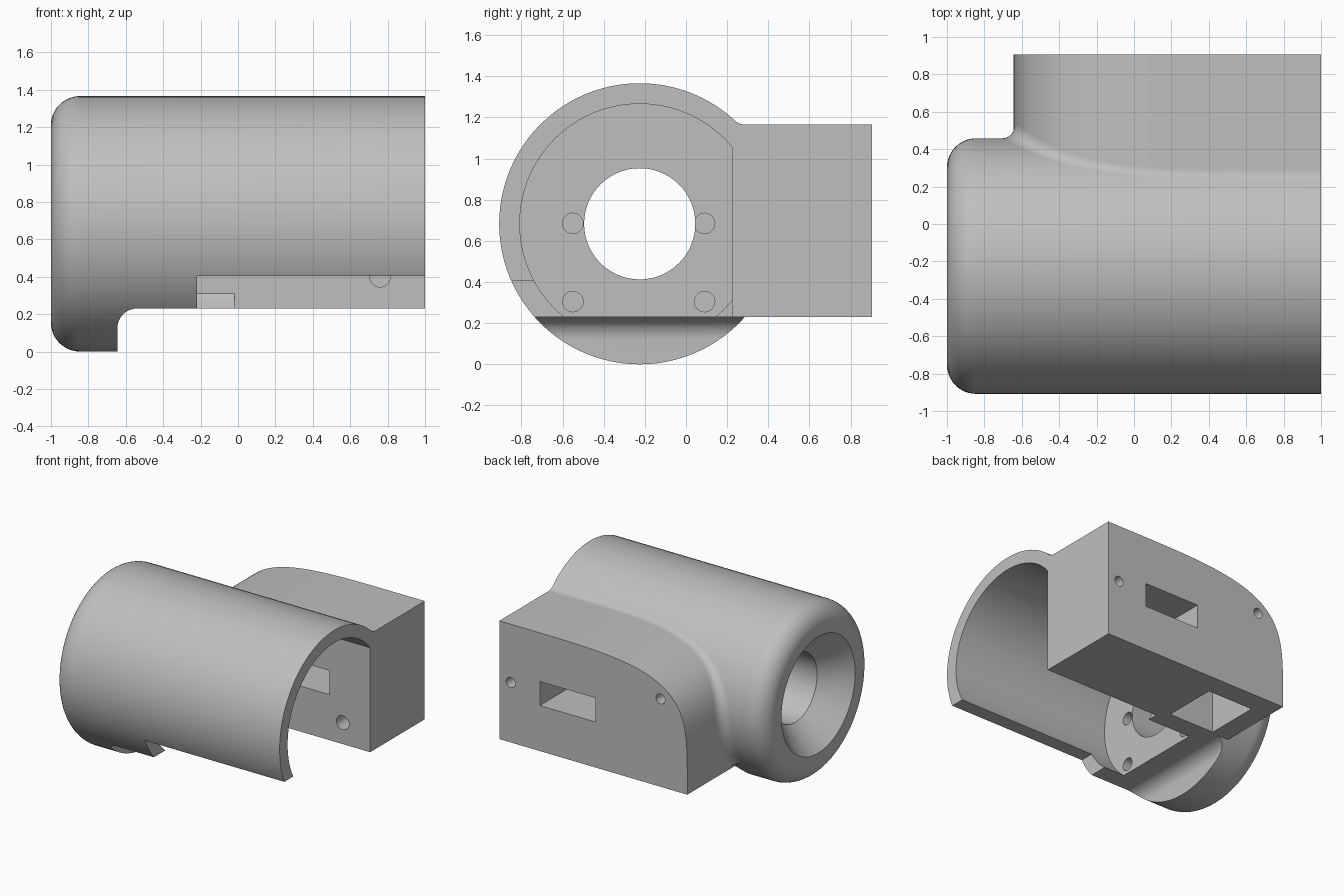
import bpy, bmesh, math
from mathutils import Vector

if "Cube" in bpy.data.objects:
    bpy.data.objects.remove(bpy.data.objects["Cube"])

CY, CZ, R = -0.225, 0.683, 0.683      # barrel axis and outer radius
grey = bpy.data.materials.new("plain_grey")
grey.diffuse_color = (0.52, 0.52, 0.52, 1)
grey.use_nodes = True
grey.node_tree.nodes["Principled BSDF"].inputs["Base Color"].default_value = grey.diffuse_color


def to_object(name, bm):
    bmesh.ops.recalc_face_normals(bm, faces=bm.faces[:])
    mesh = bpy.data.meshes.new(name)
    bm.to_mesh(mesh)
    bm.free()
    mesh.materials.append(grey)
    obj = bpy.data.objects.new(name, mesh)
    bpy.context.collection.objects.link(obj)
    return obj


def loft(name, rings, closed=False):
    """Skin a list of equal-length closed rings, capping the ends."""
    bm = bmesh.new()
    rows = [[bm.verts.new(p) for p in ring] for ring in rings]
    n = len(rows[0])
    for a, b in zip(rows, rows[1:]):
        for i in range(n):
            bm.faces.new((a[i], a[(i + 1) % n], b[(i + 1) % n], b[i]))
    bm.faces.new(rows[0])
    bm.faces.new(rows[-1])
    return to_object(name, bm)


def turned(name, profile, y=CY, z=CZ, n=96):
    """Solid of revolution about an x-parallel axis from (x, radius) pairs."""
    return loft(name, [[(x, y + r * math.cos(2 * math.pi * i / n), z + r * math.sin(2 * math.pi * i / n))
                        for i in range(n)] for x, r in profile])


def extruded(name, outline, y0, y1):
    """Prism from an (x, z) outline along y."""
    return loft(name, [[(x, y, z) for x, z in outline] for y in (y0, y1)])


def box(name, x0, x1, y0, y1, z0, z1):
    return extruded(name, [(x0, z0), (x1, z0), (x1, z1), (x0, z1)], y0, y1)


def y_hole(name, x, z, r, y0, y1, n=24):
    return extruded(name, [(x + r * math.cos(2 * math.pi * i / n), z + r * math.sin(2 * math.pi * i / n))
                           for i in range(n)], y0, y1)


def combine(target, tool, operation):
    mod = target.modifiers.new("join", 'BOOLEAN')
    mod.operation, mod.solver, mod.object = operation, 'EXACT', tool
    bpy.context.view_layer.update()
    mesh = bpy.data.meshes.new_from_object(
        target.evaluated_get(bpy.context.evaluated_depsgraph_get()))
    target.modifiers.clear()
    target.data = mesh
    bpy.data.objects.remove(tool)


# barrel with a rounded closed end
F = 0.155
arc = [math.pi / 2 * i / 12 for i in range(13)]
body = turned("housing", [(-1 + F - F * math.cos(a), R - F + F * math.sin(a)) for a in arc] + [(1, R)])

# underside removed, leaving a rounded inside corner behind the end collar
G = 0.105
under = [(-0.645, -0.2)] + [(-0.645 + G - G * math.cos(a), 0.23 - G + G * math.sin(a)) for a in arc]
combine(body, extruded("under_cut", under + [(1.2, 0.23), (1.2, -0.2)], -1.2, 1.2), 'DIFFERENCE')

# side block with a swept shoulder
A, B, N = 1.645, 0.935, 4.6
shoulder = []
for i in range(49):
    t = math.pi / 2 * (i / 48) ** 1.5
    u, v = max(math.cos(t), 0) ** (2 / N), math.sin(t) ** (2 / N)
    if i == 48:
        u = 0.0
    normal = Vector((-u ** (N - 1) / A, 0, v ** (N - 1) / B)).normalized()
    shoulder.append((Vector((1 - A * u, 0, 0.23 + B * v)), normal))
outline = [(p.x, p.z) for p, _ in shoulder] + [(1, 0.23)]
combine(body, extruded("side_block", outline, 0.2, 0.905), 'UNION')

# main bore, flat on the block side
bore = turned("bore", [(-0.4, 0.583), (1.2, 0.583)])
combine(bore, box("bore_flat", -0.6, 1.4, 0.223, 0.8, -0.2, 1.6), 'DIFFERENCE')
cutters = [
    bore,
    turned("flared_opening", [(-1.1, 0.555), (-0.8, 0.27), (-0.3, 0.27)]),
    box("front_opening", -0.22, 1.2, -1.2, -0.1, -0.1, 0.405),
    box("inner_opening", -0.02, 1.2, -0.3, 0.223, -0.1, 0.405),
    box("side_window", 0.16, 0.645, 0.1, 1.1, 0.59, 0.78),
    box("bottom_pocket", -0.49, -0.09, 0.30, 0.735, 0.1, 0.72),
    y_hole("inner_hole", 0.76, 0.40, 0.055, 0.1, 0.5),
    y_hole("back_screw_a", 0.90, 0.705, 0.04, 0.78, 1.0),
    y_hole("back_screw_b", -0.41, 0.925, 0.04, 0.78, 1.0),
]
# four screw holes in the bore floor
for y in (-0.55, 0.09):
    for z in (0.685, 0.305):
        cutters.append(turned("floor_screw", [(-0.55, 0.05), (-0.3, 0.05)], y, z, 24))
for cutter in cutters:
    combine(body, cutter, 'DIFFERENCE')

# concave blend where the block meets the barrel
r = 0.07
rings = []
for p, normal in shoulder:
    c = p + normal * r
    dz = c.z - CZ
    c.y = CY + math.sqrt((R + r) ** 2 - dz * dz)
    d0 = -normal
    d1 = Vector((0, CY - c.y, -dz)).normalized()
    angle = d0.angle(d1)
    ring = [c + r * (d0 * math.sin((1 - k / 6) * angle) + d1 * math.sin(k / 6 * angle)) / math.sin(angle)
            for k in range(7)]
    ring.append(c + (d0 + d1) * r * 0.5 / math.cos(angle / 2) ** 2)
    rings.append(ring)
blend = loft("blend_fillet", rings)

for obj in (body, blend):
    bpy.ops.object.select_all(action='DESELECT')
    obj.select_set(True)
    bpy.context.view_layer.objects.active = obj
    bpy.ops.object.shade_smooth_by_angle(angle=math.radians(30))
